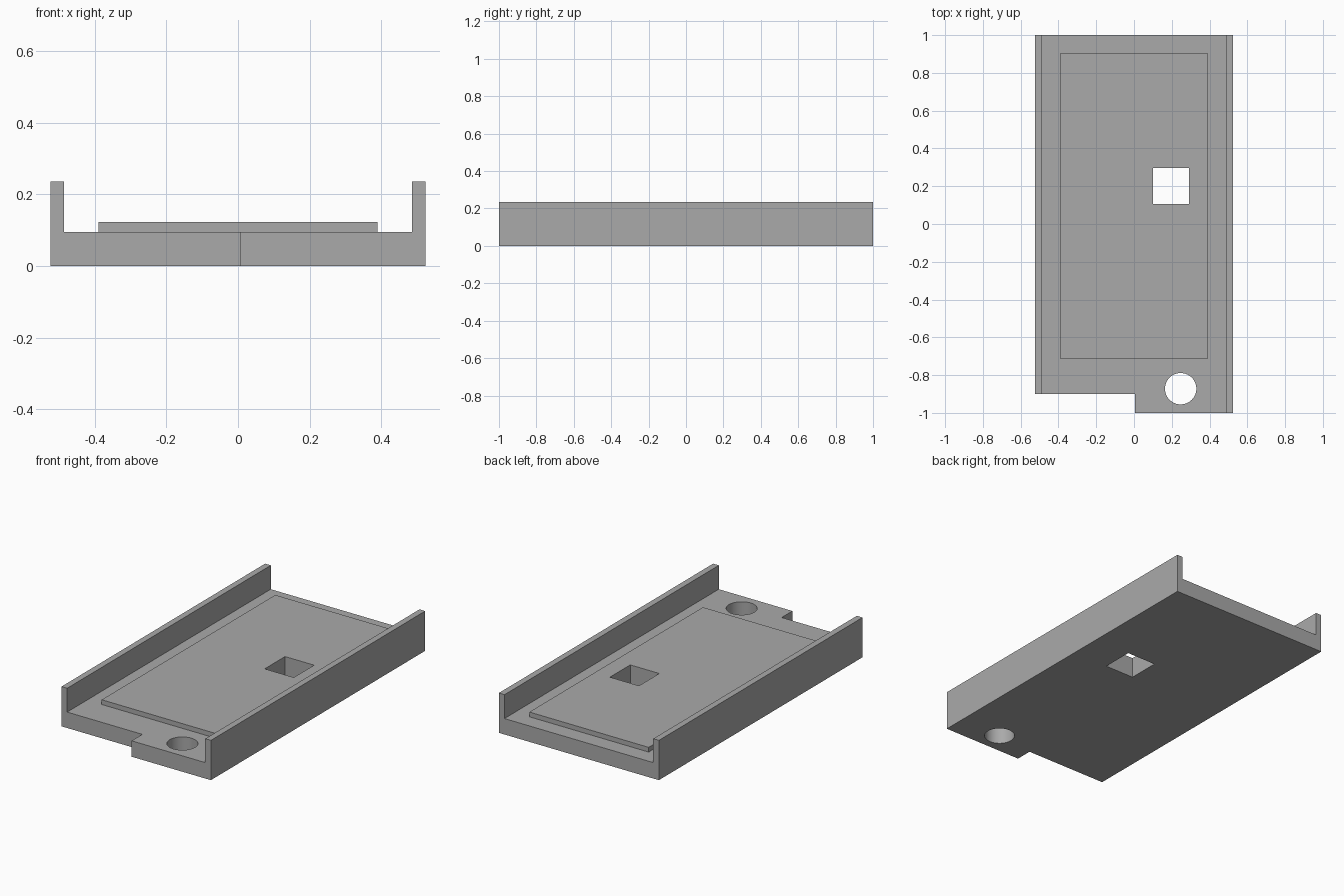
import bpy
import bmesh

cube = bpy.data.objects.get("Cube")
if cube:
    bpy.data.objects.remove(cube, do_unlink=True)

WIDTH, FRONT, BACK = 0.523, -1.0, 1.0    # half width, ends of the tray
INNER = 0.486                            # inside face of the side walls
FLOOR, PANEL, RIM = 0.094, 0.122, 0.235  # heights

grey = bpy.data.materials.new("plain grey")
grey.use_nodes = True
grey.diffuse_color = (0.4, 0.4, 0.4, 1)
grey.node_tree.nodes["Principled BSDF"].inputs["Base Color"].default_value = grey.diffuse_color


def finish(name, bm):
    bmesh.ops.recalc_face_normals(bm, faces=bm.faces)
    mesh = bpy.data.meshes.new(name)
    bm.to_mesh(mesh)
    bm.free()
    mesh.materials.append(grey)
    obj = bpy.data.objects.new(name, mesh)
    bpy.context.collection.objects.link(obj)
    return obj


def extrude(name, points, offset):
    """Closed outline swept along the offset vector."""
    bm = bmesh.new()
    face = bm.faces.new([bm.verts.new(p) for p in points])
    geom = bmesh.ops.extrude_face_region(bm, geom=[face])["geom"]
    moved = [g for g in geom if isinstance(g, bmesh.types.BMVert)]
    bmesh.ops.translate(bm, verts=moved, vec=offset)
    return finish(name, bm)


def box(name, x0, x1, y0, y1, z0, z1):
    outline = [(x0, y0, z0), (x1, y0, z0), (x1, y1, z0), (x0, y1, z0)]
    return extrude(name, outline, (0, 0, z1 - z0))


def cut(obj, cutter):
    mod = obj.modifiers.new("cut", 'BOOLEAN')
    mod.operation = 'DIFFERENCE'
    mod.solver = 'EXACT'
    mod.object = cutter
    bpy.context.view_layer.objects.active = obj
    bpy.ops.object.modifier_apply(modifier=mod.name)


# Channel-shaped tray: floor and both side walls in one profile
half = [(WIDTH, 0), (WIDTH, RIM), (INNER, RIM), (INNER, FLOOR)]
profile = half + [(-x, z) for x, z in reversed(half)]
tray = extrude("tray", [(x, FRONT, z) for x, z in profile], (0, BACK - FRONT, 0))

# Raised panel on the floor
panel = box("raised_panel", -0.39, 0.39, -0.715, 0.905, FLOOR, PANEL)

# Cutters: front corner notch, square window, round hole
notch = box("notch_cutter", -1, 0.005, -1.5, -0.9, -0.5, 0.5)
window = box("window_cutter", 0.1, 0.29, 0.106, 0.296, -0.5, 0.5)
bpy.ops.mesh.primitive_cylinder_add(vertices=64, radius=0.083, depth=1, location=(0.247, -0.872, 0))
hole = bpy.context.object
hole.name = "hole_cutter"
hole.data.materials.append(grey)

for cutter in (notch, window, hole):
    cut(tray, cutter)
cut(panel, window)
for cutter in (notch, window, hole):
    bpy.data.objects.remove(cutter, do_unlink=True)

# Smooth the round bore, keep every edge crisp
for obj in (tray, panel):
    bpy.ops.object.select_all(action='DESELECT')
    obj.select_set(True)
    bpy.context.view_layer.objects.active = obj
    bpy.ops.object.shade_smooth_by_angle()
